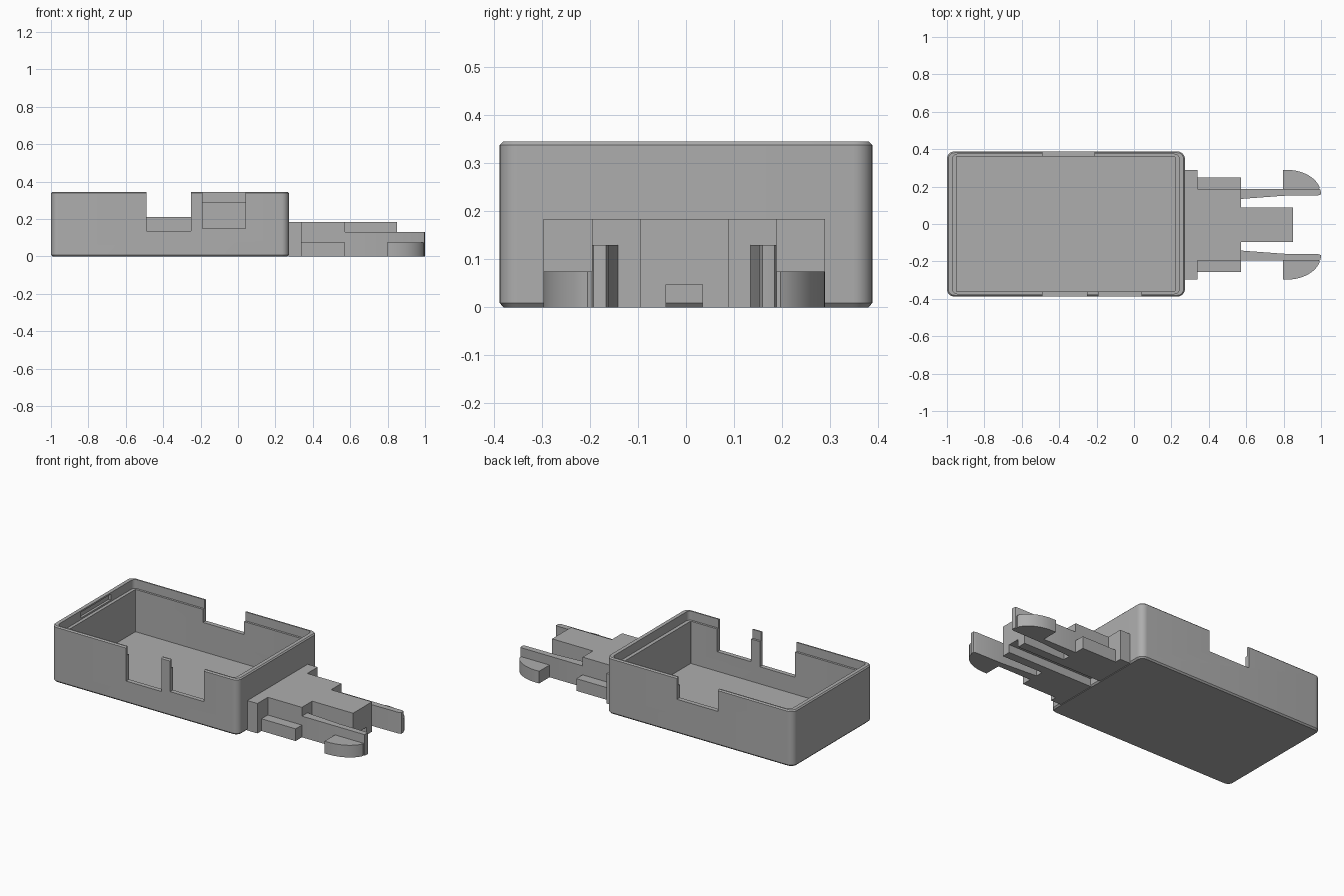
import bpy
import bmesh
from math import sin, cos, pi

cube = bpy.data.objects.get("Cube")
if cube:
    bpy.data.objects.remove(cube, do_unlink=True)

grey = bpy.data.materials.new("plain grey")
grey.use_nodes = True
colour = (0.42, 0.42, 0.42, 1)
grey.diffuse_color = colour
grey.node_tree.nodes["Principled BSDF"].inputs["Base Color"].default_value = colour

AXIS_Y = -0.004   # centre line of the plug


def loft(name, rings):
    """Skin a stack of equal-length point rings and cap both ends."""
    bm = bmesh.new()
    loops = [[bm.verts.new(p) for p in ring] for ring in rings]
    for a, b in zip(loops, loops[1:]):
        for i in range(len(a)):
            j = (i + 1) % len(a)
            bm.faces.new((a[i], a[j], b[j], b[i]))
    bm.faces.new(loops[0][::-1])
    bm.faces.new(loops[-1])
    bmesh.ops.recalc_face_normals(bm, faces=bm.faces)
    mesh = bpy.data.meshes.new(name)
    bm.to_mesh(mesh)
    bm.free()
    mesh.materials.append(grey)
    obj = bpy.data.objects.new(name, mesh)
    bpy.context.collection.objects.link(obj)
    return obj


def prism(name, outline, z0, z1):
    return loft(name, [[(x, y, z) for x, y in outline] for z in (z0, z1)])


def block(name, x0, x1, y0, y1, z0, z1):
    return prism(name, [(x0, y0), (x1, y0), (x1, y1), (x0, y1)], z0, z1)


def activate(obj):
    bpy.ops.object.select_all(action="DESELECT")
    obj.select_set(True)
    bpy.context.view_layer.objects.active = obj


def cut(obj, *bounds):
    """Remove a rectangular block from an object."""
    cutter = block("cutter", *bounds)
    cutter.hide_render = True
    mod = obj.modifiers.new("cut", "BOOLEAN")
    mod.operation = "DIFFERENCE"
    mod.solver = "EXACT"
    mod.object = cutter
    activate(obj)
    bpy.ops.object.modifier_apply(modifier=mod.name)
    bpy.data.objects.remove(cutter, do_unlink=True)


def smooth(obj):
    activate(obj)
    bpy.ops.object.shade_smooth_by_angle(angle=pi / 6)


def rounded_ring(x0, x1, half_y, radius, z, steps=8):
    ring = []
    corners = [(x1, 1, 1), (x0, -1, 1), (x0, -1, -1), (x1, 1, -1)]
    for quarter, (x, sx, sy) in enumerate(corners):
        for i in range(steps + 1):
            a = (quarter + i / steps) * pi / 2
            ring.append((x - sx * radius + radius * cos(a),
                         sy * (half_y - radius) + radius * sin(a), z))
    return ring


# Open tray: chamfered outside, stepped rim, walls and floor in one skin
tray = loft("tray", [
    rounded_ring(-0.992, 0.264, 0.380, 0.032, 0),
    rounded_ring(-1, 0.272, 0.388, 0.04, 0.009),
    rounded_ring(-1, 0.272, 0.388, 0.04, 0.338),
    rounded_ring(-0.993, 0.265, 0.381, 0.033, 0.345),
    rounded_ring(-0.97, 0.242, 0.373, 0.025, 0.345),
    rounded_ring(-0.97, 0.242, 0.373, 0.025, 0.29),
    rounded_ring(-0.95, 0.22, 0.36, 0.004, 0.29),
    rounded_ring(-0.95, 0.22, 0.36, 0.004, 0.03),
])
# Port openings in the front and back walls, and a catch recess in the rim
cut(tray, -0.49, -0.25, -0.5, -0.3, 0.135, 0.5)
cut(tray, -0.19, 0.04, -0.5, -0.3, 0.15, 0.5)
cut(tray, -0.49, -0.21, 0.3, 0.5, 0.21, 0.5)
cut(tray, -0.985, -0.96, -0.14, 0.15, 0.30, 0.335)
smooth(tray)

# Plug: flange, body and tongue, with a channel along the underside
for name, x0, x1, half in (("flange", 0.27, 0.34, 0.293),
                           ("plug_body", 0.34, 0.572, 0.192),
                           ("tongue", 0.572, 0.85, 0.092)):
    part = block(name, x0, x1, AXIS_Y - half, AXIS_Y + half, 0, 0.184)
    cut(part, x0 - 0.1 * (name != "flange"), x1 + 0.1,
        AXIS_Y - 0.038, AXIS_Y + 0.038, -0.1, 0.048)

# Side ledges, spring arms and quarter-round hooks, mirrored
tip = [(0.82 + 0.18 * cos(a), 0.163 + 0.13 * sin(a))
       for a in [i * pi / 32 for i in range(17)]]
arm_outline = [(0.572, 0.192), (0.572, 0.138), (0.8, 0.155), (0.985, 0.157)]
arm_outline += [p for p in tip if p[1] < 0.19] + [(0.99, 0.192)]
hook_outline = [(0.797, 0.192), (0.99, 0.192)]
hook_outline += [p for p in tip if p[1] > 0.193] + [(0.797, 0.293)]

for side, s in (("left", 1), ("right", -1)):
    def mirrored(points):
        return [(x, AXIS_Y + s * y) for x, y in points]
    ledge = [(0.34, 0.192), (0.572, 0.192), (0.572, 0.253), (0.34, 0.253)]
    prism(side + "_ledge", mirrored(ledge), 0, 0.075)
    smooth(prism(side + "_arm", mirrored(arm_outline), 0, 0.13))
    smooth(prism(side + "_hook", mirrored(hook_outline), 0, 0.075))
